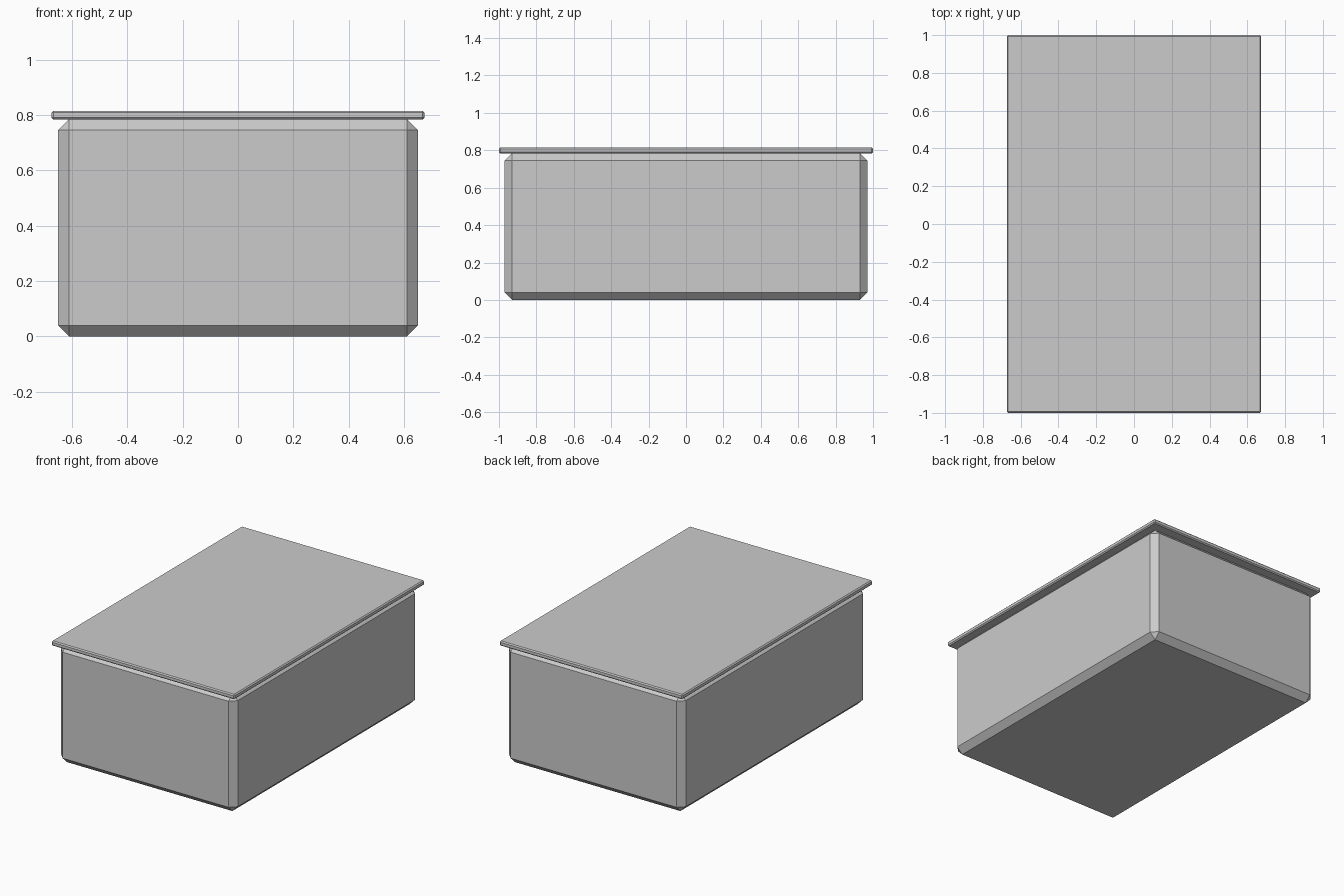
import bpy
import bmesh

cube = bpy.data.objects.get("Cube")
if cube:
    bpy.data.objects.remove(cube, do_unlink=True)

# Single grey material
grey = bpy.data.materials.new("light_grey")
grey.use_nodes = True
colour = (0.6, 0.6, 0.6, 1.0)
grey.diffuse_color = colour
grey.node_tree.nodes["Principled BSDF"].inputs["Base Color"].default_value = colour


def chamfered_box(name, size, bottom, chamfer):
    """Box standing on height `bottom`, with every edge cut flat."""
    mesh = bpy.data.meshes.new(name)
    bm = bmesh.new()
    bmesh.ops.create_cube(bm, size=1)
    bmesh.ops.scale(bm, vec=size, verts=bm.verts)
    bmesh.ops.translate(bm, vec=(0, 0, bottom + size[2] / 2), verts=bm.verts)
    bmesh.ops.bevel(bm, geom=bm.edges[:], offset=chamfer, segments=1,
                    affect='EDGES', profile=0.5)
    bm.to_mesh(mesh)
    bm.free()
    mesh.materials.append(grey)
    obj = bpy.data.objects.new(name, mesh)
    bpy.context.collection.objects.link(obj)
    return obj


# Deep container and its thin overhanging lid
chamfered_box("box_body", (1.3, 1.94, 0.785), 0, 0.04)
chamfered_box("lid", (1.346, 2.0, 0.032), 0.783, 0.007)
